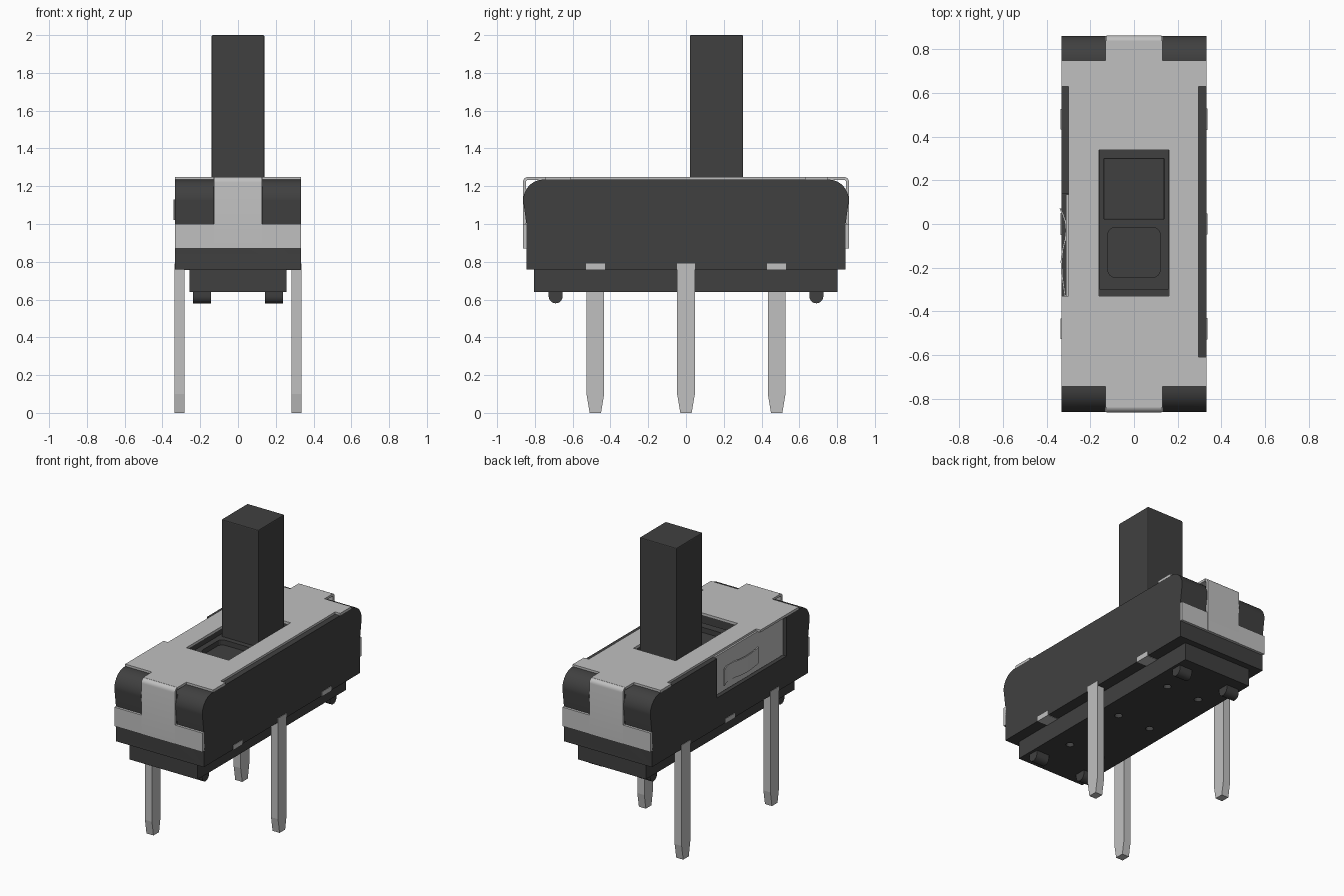
import bpy, bmesh, math
from mathutils import Vector

cube = bpy.data.objects.get("Cube")
if cube:
    bpy.data.objects.remove(cube, do_unlink=True)


def material(name, value):
    m = bpy.data.materials.new(name)
    m.use_nodes = True
    colour = (value, value, value, 1)
    m.diffuse_color = colour
    m.node_tree.nodes["Principled BSDF"].inputs["Base Color"].default_value = colour
    return m


DARK = material("dark plastic", 0.051)
METAL = material("light metal", 0.527)


def prism(name, pts, axis, lo, hi, mat):
    """Extrude a 2D outline along an axis; the outline lies in the other two axes."""
    place = {"x": lambda a, b, c: (c, a, b),
             "y": lambda a, b, c: (a, c, b),
             "z": lambda a, b, c: (a, b, c)}[axis]
    bm = bmesh.new()
    face = bm.faces.new([bm.verts.new(place(a, b, lo)) for a, b in pts])
    res = bmesh.ops.extrude_face_region(bm, geom=[face])
    moved = [v for v in res["geom"] if isinstance(v, bmesh.types.BMVert)]
    bmesh.ops.translate(bm, verts=moved, vec=Vector(place(0, 0, hi - lo)))
    bmesh.ops.recalc_face_normals(bm, faces=bm.faces)
    mesh = bpy.data.meshes.new(name)
    bm.to_mesh(mesh)
    bm.free()
    obj = bpy.data.objects.new(name, mesh)
    bpy.context.collection.objects.link(obj)
    mesh.materials.append(mat)
    return obj


def box(name, x0, x1, y0, y1, z0, z1, mat):
    return prism(name, [(x0, y0), (x1, y0), (x1, y1), (x0, y1)], "z", z0, z1, mat)


def apply_modifier(obj, mod):
    bpy.context.view_layer.objects.active = obj
    bpy.ops.object.modifier_apply(modifier=mod.name)


def cut(obj, cutter):
    mod = obj.modifiers.new("cut", "BOOLEAN")
    mod.operation, mod.solver, mod.object = "DIFFERENCE", "EXACT", cutter
    apply_modifier(obj, mod)
    bpy.data.objects.remove(cutter, do_unlink=True)


def bevel(obj, width, segments=2):
    mod = obj.modifiers.new("bevel", "BEVEL")
    mod.width, mod.segments, mod.limit_method = width, segments, "ANGLE"
    apply_modifier(obj, mod)


def smooth(obj):
    bpy.ops.object.select_all(action="DESELECT")
    obj.select_set(True)
    bpy.context.view_layer.objects.active = obj
    bpy.ops.object.shade_smooth_by_angle(angle=math.radians(30))


def arc(cx, cy, rx, ry, start, end, n):
    angles = [math.radians(start + (end - start) * i / n) for i in range(n + 1)]
    return [(cx + rx * math.cos(a), cy + ry * math.sin(a)) for a in angles]


# Housing: rounded upper ends, stepped in below the end bands
half = [(0.845, 0.76), (0.845, 1.0)] + arc(0.755, 1.125, 0.107, 0.11, 0, 90, 10)
housing = prism("housing", half + [(-y, z) for y, z in reversed(half)], "x", -0.333, 0.333, DARK)
for s in (-1, 1):
    ys = sorted((s * 0.835, s * 0.95))
    cut(housing, box("slot", -0.13, 0.13, *ys, 0.995, 1.3, DARK))
cut(housing, box("well", -0.16, 0.16, -0.33, 0.34, 1.15, 1.3, DARK))
cut(housing, box("recess", -0.4, -0.3, -0.61, 0.14, 0.965, 1.3, DARK))
smooth(housing)

# Base with dimples underneath
base = box("base", -0.257, 0.257, -0.805, 0.802, 0.64, 0.765, DARK)
for x in (-0.125, 0.125):
    for y in (-0.47, 0, 0.47):
        cut(base, prism("dimple", arc(x, y, 0.025, 0.025, 0, 337.5, 15), "z", 0.6, 0.67, DARK))

# Rounded locating feet
for x in (-0.19, 0.19):
    for y in (-0.69, 0.69):
        outline = [(y + 0.037, 0.65)] + arc(y, 0.617, 0.037, 0.037, 0, -180, 10) + [(y - 0.037, 0.65)]
        smooth(prism("locating_foot", outline, "x", x - 0.048, x + 0.048, DARK))

# Metal cover plate with corner and side notches
outline = [(0.13, -0.84), (0.13, -0.745), (0.333, -0.745), (0.333, -0.61), (0.295, -0.61),
           (0.295, 0.63), (0.333, 0.63), (0.333, 0.75), (0.13, 0.75), (0.13, 0.84),
           (-0.13, 0.84), (-0.13, 0.75), (-0.333, 0.75), (-0.333, 0.63), (-0.3, 0.63),
           (-0.3, -0.33), (-0.333, -0.33), (-0.333, -0.745), (-0.13, -0.745), (-0.13, -0.84)]
cover = prism("cover_plate", outline, "z", 1.234, 1.25, METAL)
cut(cover, box("window", -0.16, 0.16, -0.33, 0.34, 1.2, 1.3, METAL))

# Bent end straps with a cross band at each end
for s in (-1, 1):
    outer = [(0.864, 0.87)] + arc(0.834, 1.22, 0.03, 0.03, 0, 90, 5)
    inner = arc(0.834, 1.22, 0.014, 0.014, 90, 0, 5) + [(0.848, 0.87)]
    strap = prism("end_strap", [(s * y, z) for y, z in outer + inner], "x", -0.127, 0.127, METAL)
    smooth(strap)
    ys = sorted((s * 0.84, s * 0.862))
    box("end_band", -0.333, 0.333, *ys, 0.87, 1.0, METAL)

# Side flap in the recess, with its bowed spring tongue
box("side_flap", -0.312, -0.299, -0.605, 0.135, 0.97, 1.236, METAL)
path = [(-0.333, 0.07), (-0.322, 0.045), (-0.31, 0.01), (-0.306, -0.03), (-0.311, -0.07),
        (-0.323, -0.12), (-0.328, -0.17), (-0.325, -0.24), (-0.312, -0.33)]
tongue = prism("spring_tongue", path + [(x - 0.008, y) for x, y in reversed(path)],
               "z", 1.02, 1.13, METAL)
smooth(tongue)

# Slider carriage with a shallow rounded pocket, and its tall handle
carriage = box("slider_carriage", -0.158, 0.158, -0.3, 0.338, 1.1, 1.2, DARK)
corners = [(0.085, -0.05, 0), (-0.085, -0.05, 90), (-0.085, -0.21, 180), (0.085, -0.21, 270)]
pocket = [p for x, y, a in corners for p in arc(x, y, 0.035, 0.035, a, a + 90, 4)]
cut(carriage, prism("pocket", pocket, "z", 1.165, 1.3, DARK))
handle = box("slider_handle", -0.14, 0.14, 0.02, 0.303, 1.18, 2.0, DARK)
bevel(handle, 0.006)

# Tapered pins and the terminal ends on the opposite wall
for side, y in ((1, 0), (-1, -0.48), (-1, 0.48)):
    half_pin = [(0.03, 0), (0.047, 0.1), (0.047, 0.79)]
    shape = [(y + w, z) for w, z in half_pin] + [(y - w, z) for w, z in reversed(half_pin)]
    xs = sorted((side * 0.283, side * 0.336))
    prism("pin", shape, "x", *xs, METAL)
    xs = sorted((-side * 0.25, -side * 0.336))
    box("terminal_end", *xs, y - 0.05, y + 0.05, 0.757, 0.79, METAL)
